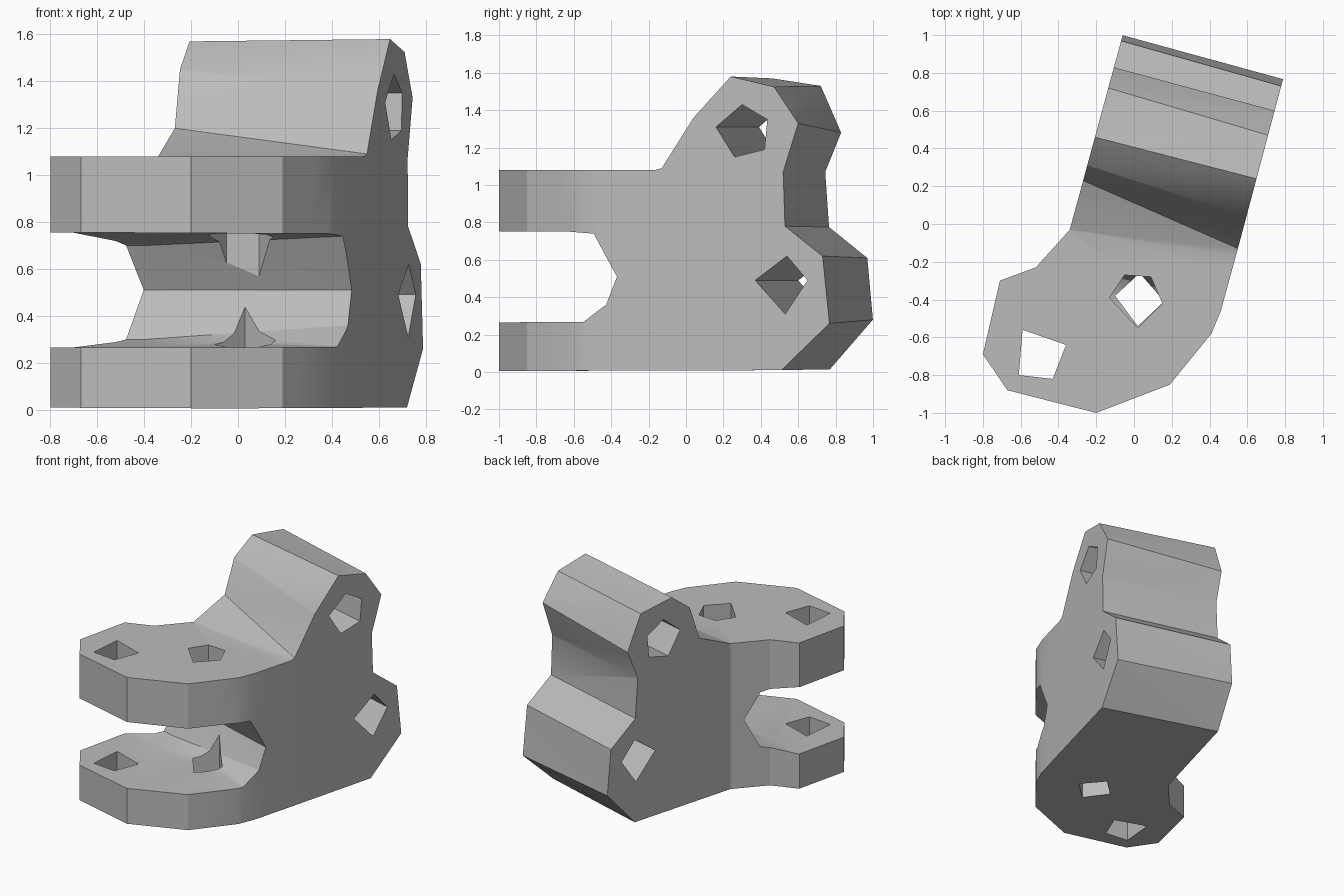
import bpy, bmesh, math
from mathutils import Matrix

cube = bpy.data.objects.get("Cube")
if cube:
    bpy.data.objects.remove(cube, do_unlink=True)

# The bracket's cross axis is turned in plan; lofts are made in this turned frame
TURN = Matrix.Rotation(math.radians(-15.1), 4, 'Z')
LEFT, RIGHT, REACH = -0.322, 0.566, 1.2

metal = bpy.data.materials.new("plain grey")
metal.use_nodes = True
grey = (0.5, 0.5, 0.5, 1)
metal.diffuse_color = grey
metal.node_tree.nodes["Principled BSDF"].inputs["Base Color"].default_value = grey


def loft(name, rings):
    """Skin a list of equal-length 3D rings into a closed solid."""
    bm = bmesh.new()
    rows = [[bm.verts.new(p) for p in ring] for ring in rings]
    n = len(rows[0])
    for a, b in zip(rows, rows[1:]):
        for i in range(n):
            j = (i + 1) % n
            bm.faces.new((a[i], a[j], b[j], b[i]))
    bm.faces.new(rows[0])
    bm.faces.new(rows[-1][::-1])
    bmesh.ops.recalc_face_normals(bm, faces=bm.faces)
    # Twisted side faces need triangles, end caps stay whole
    bmesh.ops.triangulate(bm, faces=[f for f in bm.faces if len(f.verts) == 4])
    mesh = bpy.data.meshes.new(name)
    bm.to_mesh(mesh)
    bm.free()
    mesh.materials.append(metal)
    ob = bpy.data.objects.new(name, mesh)
    bpy.context.collection.objects.link(ob)
    return ob


def upright(name, outline, low, high):
    return loft(name, [[(x, y, z) for x, y in outline] for z in (low, high)])


def crosswise(name, left, right):
    """Loft a side profile across the width, running past both ends."""
    stations = ((-REACH, left), (LEFT, left), (RIGHT, right), (REACH, right))
    ob = loft(name, [[(u, v, z) for v, z in prof] for u, prof in stations])
    ob.data.transform(TURN)
    return ob


def combine(target, tool, operation):
    tool.hide_render = True
    mod = target.modifiers.new(tool.name, 'BOOLEAN')
    mod.operation, mod.solver, mod.object = operation, 'EXACT', tool
    bpy.context.view_layer.update()
    result = bpy.data.meshes.new_from_object(
        target.evaluated_get(bpy.context.evaluated_depsgraph_get()))
    target.modifiers.clear()
    target.data = result
    bpy.data.objects.remove(tool, do_unlink=True)


# Plan outline of the whole bracket
bracket = upright("clevis_bracket", [
    (-.06, 1), (.79, .77), (.55, -.13), (.46, -.46), (.41, -.58), (.19, -.85),
    (-.2, -1), (-.67, -.88), (-.8, -.69), (-.71, -.3), (-.52, -.23), (-.34, -.03)],
    -.5, 2)

# Side profile: low front plates rising to the two rear barrels
side_left = [(-3, 0), (-3, 1.08), (-.117, 1.08), (.152, 1.2), (.235, 1.45),
             (.39, 1.57), (.66, 1.53), (.773, 1.28), (.685, 1.07), (.706, .775),
             (.918, .61), (.949, .28), (.711, .015)]
side_right = [(-3, 0), (-3, 1.08), (-.02, 1.08), (.018, 1.09), (.194, 1.36),
              (.4, 1.58), (.639, 1.525), (.773, 1.33), (.69, 1.07), (.7, .78),
              (.908, .62), (.946, .26), (.68, .01)]
combine(bracket, crosswise("side_profile", side_left, side_right), 'INTERSECT')

# Slot between the upper and lower plates
slot_left = [(-3, .755), (-.47, .755), (-.3, .7), (-.2, .51), (-.3, .3),
             (-.47, .265), (-3, .262)]
slot_right = [(-3, .755), (-.5, .75), (-.36, .74), (-.23, .51), (-.29, .36),
              (-.42, .268), (-3, .262)]
combine(bracket, crosswise("slot", slot_left, slot_right), 'DIFFERENCE')

# Upright pin holes
combine(bracket, upright("outer_pin_hole", [
    (-.59, -.56), (-.36, -.64), (-.43, -.82), (-.61, -.8)], -1, 3), 'DIFFERENCE')
combine(bracket, upright("upper_pin_hole", [
    (-.05, -.27), (.09, -.28), (.15, -.42), (.02, -.55), (-.13, -.39)],
    .51, 3), 'DIFFERENCE')
combine(bracket, upright("lower_pin_hole", [
    (-.1, -.38), (.03, -.26), (.16, -.41), (.02, -.54)], -1, .505), 'DIFFERENCE')

# Cross holes through the rear barrels
top_hole = [(.463, 1.43), (.602, 1.35), (.587, 1.19), (.421, 1.15), (.318, 1.31)]
base_hole = [(.711, .62), (.825, .49), (.701, .31), (.535, .49)]
for name, hole in (("upper_cross_hole", top_hole), ("lower_cross_hole", base_hole)):
    combine(bracket, crosswise(name, hole, hole), 'DIFFERENCE')

# Soft shading over shallow bends, crisp edges elsewhere
bpy.ops.object.select_all(action='DESELECT')
bracket.select_set(True)
bpy.context.view_layer.objects.active = bracket
bpy.ops.object.shade_smooth_by_angle(angle=math.radians(25))
